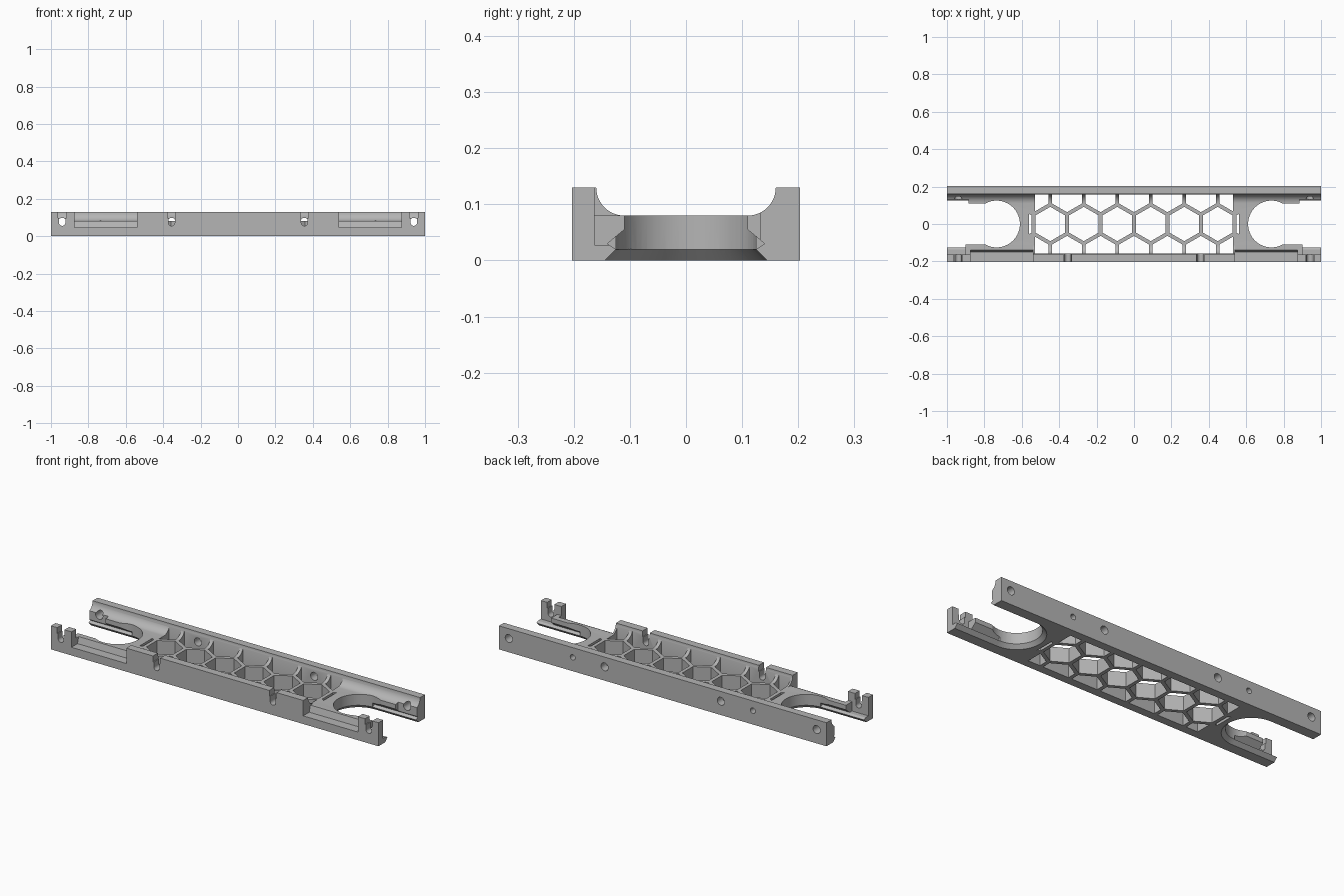
import bpy, bmesh, math
from mathutils import Matrix

cube = bpy.data.objects.get("Cube")
if cube:
    bpy.data.objects.remove(cube, do_unlink=True)

HALF_W, TOP, FLOOR, INNER = 0.203, 0.13, 0.08, 0.16
PITCH, STRUT = 0.179, 0.02

grey = bpy.data.materials.new("plain grey")
grey.use_nodes = True
color = (0.46, 0.46, 0.46, 1)
grey.diffuse_color = color
grey.node_tree.nodes["Principled BSDF"].inputs["Base Color"].default_value = color


def arc(cx, cy, r, start, end, n):
    angles = [math.radians(start + (end - start) * i / n) for i in range(n + 1)]
    return [(cx + r * math.cos(a), cy + r * math.sin(a)) for a in angles]


def add_prism(bm, pts, axis, a, b):
    place = {"x": lambda p, t: (t, p[0], p[1]),
             "y": lambda p, t: (p[0], t, p[1]),
             "z": lambda p, t: (p[0], p[1], t)}[axis]
    low = [bm.verts.new(place(p, a)) for p in pts]
    high = [bm.verts.new(place(p, b)) for p in pts]
    bm.faces.new(low)
    bm.faces.new(high[::-1])
    for i in range(len(pts)):
        j = (i + 1) % len(pts)
        bm.faces.new((low[i], high[i], high[j], low[j]))


def finish(bm, name):
    bmesh.ops.recalc_face_normals(bm, faces=bm.faces)
    mesh = bpy.data.meshes.new(name)
    bm.to_mesh(mesh)
    bm.free()
    obj = bpy.data.objects.new(name, mesh)
    bpy.context.collection.objects.link(obj)
    return obj


def prism(name, pts, axis, a, b):
    bm = bmesh.new()
    add_prism(bm, pts, axis, a, b)
    return finish(bm, name)


def cut(body, cutter):
    cutter.hide_render = True
    mod = body.modifiers.new("cut", "BOOLEAN")
    mod.operation, mod.solver, mod.object = "DIFFERENCE", "EXACT", cutter
    graph = bpy.context.evaluated_depsgraph_get()
    mesh = bpy.data.meshes.new_from_object(body.evaluated_get(graph))
    body.modifiers.clear()
    body.data = mesh
    bpy.data.objects.remove(cutter, do_unlink=True)


def box(x0, x1, y0, y1):
    return [(x0, y0), (x1, y0), (x1, y1), (x0, y1)]


def clip(pts, axis, limit, sign):
    """Keep the part of a convex polygon where sign * coordinate <= limit."""
    out = []
    for p, q in zip(pts, pts[1:] + pts[:1]):
        dp, dq = sign * p[axis] - limit, sign * q[axis] - limit
        if dp <= 0:
            out.append(p)
        if dp * dq < 0:
            t = dp / (dp - dq)
            out.append(tuple(u + t * (v - u) for u, v in zip(p, q)))
    return out


# Channel body: floor, two walls and concave fillets
profile = [(-HALF_W, 0), (HALF_W, 0), (HALF_W, TOP)]
profile += arc(0.11, TOP, 0.05, 0, -90, 12)
profile += arc(-0.11, TOP, 0.05, 270, 180, 12)
profile += [(-HALF_W, TOP)]
body = prism("channel_frame", profile, "x", -1, 1)

# Honeycomb openings, trimmed to the walls and the end rings
bm = bmesh.new()
radius = (PITCH - STRUT) / math.sqrt(3)
for row in (-1, 0, 1):
    count = 8 if row == 0 else 7
    for i in range(count):
        cx = (i - (count - 1) / 2) * PITCH
        cy = row * PITCH * math.sqrt(3) / 2
        cell = arc(cx, cy, radius, 30, 330, 5)
        for sign in (-1, 1):
            cell = clip(cell, 0, 0.562 if row == 0 else 0.53, sign)
            cell = clip(cell, 1, 0.157, sign)
        if len(cell) > 2:
            add_prism(bm, cell, "z", -0.05, 0.2)
cut(body, finish(bm, "honeycomb_cutter"))

for s in (-1, 1):
    def along(name, pts, x0, x1):
        cut(body, prism(name, pts, "x", s * x0, s * x1))

    # Open end slot with flared underside
    half = [(0.155, -0.01), (0.125, 0.02), (0.14, 0.03), (0.11, 0.055), (0.11, 0.2)]
    along("slot_cutter", half + [(-y, z) for y, z in half[::-1]], 0.735, 1.1)

    # Round inner end of the slot and its chamfer
    cut(body, prism("ring_cutter", arc(s * 0.735, 0, 0.125, 0, 354.375, 63), "z", -0.1, 0.3))
    bm = bmesh.new()
    bmesh.ops.create_cone(bm, cap_ends=True, segments=64, radius1=0.155, radius2=0.124,
                          depth=0.031, matrix=Matrix.Translation((s * 0.735, 0, 0.0055)))
    cut(body, finish(bm, "chamfer_cutter"))

    # Low front ledge between the middle wall and the end post
    along("ledge_cutter", [(-0.25, 0.045), (-0.15, 0.045), (-0.14, 0.0801),
                           (-0.09, 0.0801), (-0.09, 0.2), (-0.25, 0.2)], 0.54, 0.875)

    # Recess behind the end post, and the wider mouth
    along("post_cutter", box(-0.163, 0.05, 0.028, 0.2), 0.9, 1.1)
    along("post_top_cutter", box(-0.163, -0.05, 0.0801, 0.2), 0.87, 1.1)
    along("mouth_cutter", box(-0.05, 0.132, 0.029, 0.2), 0.885, 1.1)

    for x in (0.94, 0.355):
        # Open keyhole slot in the front wall
        slot = [(s * x + 0.022, 0.2), (s * x + 0.022, 0.098), (s * x + 0.017, 0.098)]
        slot += arc(s * x, 0.072, 0.017, 0, -180, 12)
        slot += [(s * x - 0.017, 0.098), (s * x - 0.022, 0.098), (s * x - 0.022, 0.2)]
        cut(body, prism("keyhole_cutter", slot, "y", -0.25, -0.12))
        # Screw hole in the back wall
        hole = arc(s * x, 0.076, 0.022, 0, 345, 23)
        cut(body, prism("screw_cutter", hole, "y", 0.1, 0.25))
    # Small blind hole
    cut(body, prism("pin_cutter", arc(s * 0.55, 0.076, 0.015, 0, 345, 23), "y", 0.15, 0.25))

# Colour and shading
body.data.materials.clear()
body.data.materials.append(grey)
for poly in body.data.polygons:
    poly.material_index = 0
bpy.ops.object.select_all(action="DESELECT")
body.select_set(True)
bpy.context.view_layer.objects.active = body
bpy.ops.object.shade_smooth_by_angle(angle=math.radians(25))
